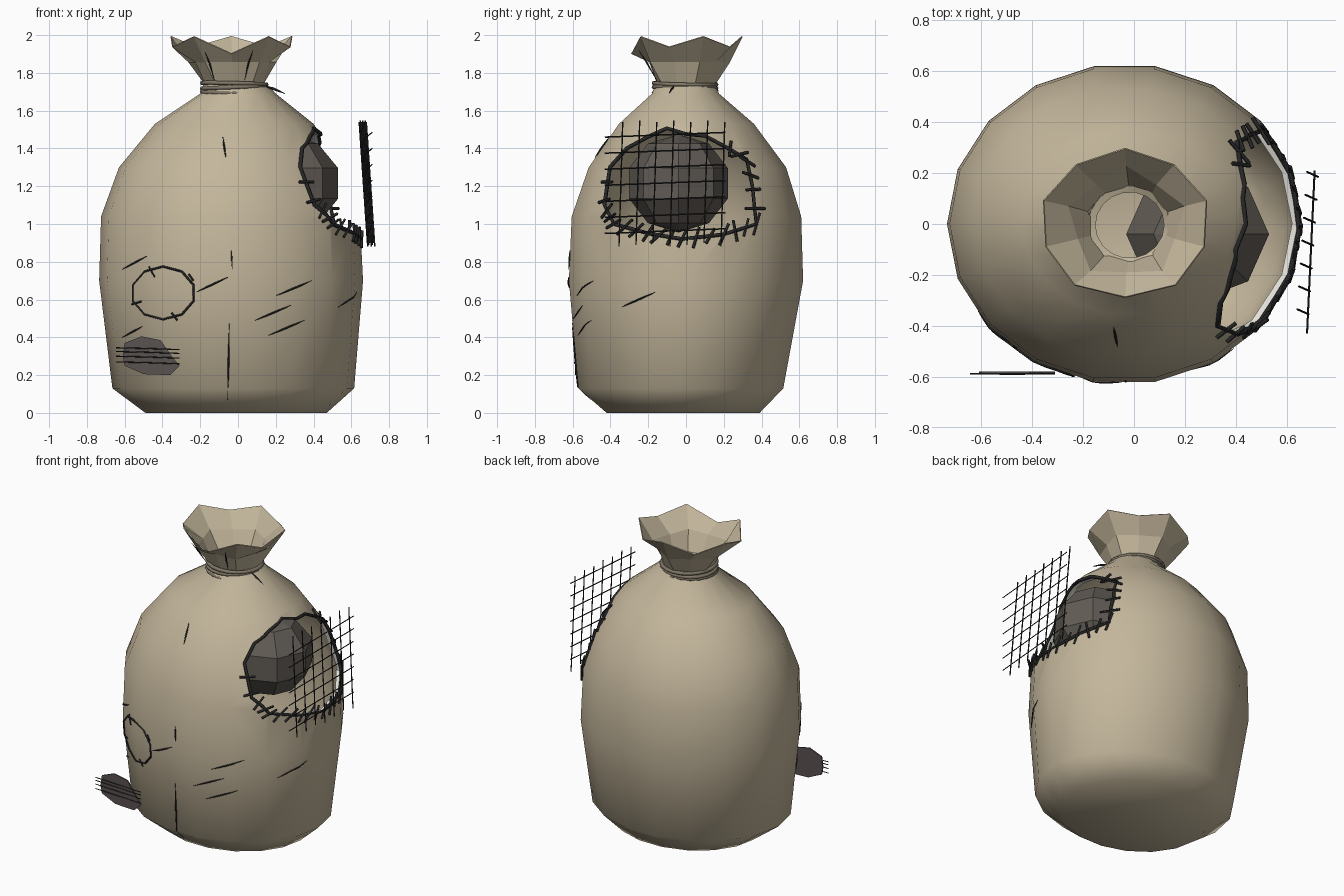
import bpy, bmesh, random
from math import sin, cos, pi, tau
from mathutils import Vector
from mathutils.bvhtree import BVHTree

if "Cube" in bpy.data.objects:
    bpy.data.objects.remove(bpy.data.objects["Cube"])
random.seed(4)


def mat(name, r, g, b):
    m = bpy.data.materials.new(name)
    m.diffuse_color = (r, g, b, 1)
    m.use_nodes = True
    m.node_tree.nodes["Principled BSDF"].inputs["Base Color"].default_value = m.diffuse_color
    return m


CLOTH = mat("cloth", 0.55, 0.47, 0.33)
PALE = mat("pale_edge", 0.80, 0.78, 0.72)
ROPE = mat("rope", 0.22, 0.19, 0.14)
DARK = mat("dark_thread", 0.02, 0.02, 0.02)
BALL = mat("dark_ball", 0.12, 0.105, 0.09)
STAIN = mat("stain", 0.10, 0.085, 0.08)


def add(name, bm, *mats):
    bmesh.ops.recalc_face_normals(bm, faces=bm.faces)
    me = bpy.data.meshes.new(name)
    bm.to_mesh(me)
    ob = bpy.data.objects.new(name, me)
    bpy.context.collection.objects.link(ob)
    for m in mats:
        me.materials.append(m)
    return ob


def activate(ob):
    bpy.ops.object.select_all(action='DESELECT')
    ob.select_set(True)
    bpy.context.view_layer.objects.active = ob


def loft(rings, cap=False):
    bm = bmesh.new()
    vs = [[bm.verts.new(p) for p in ring] for ring in rings]
    n = len(vs[0])
    for a, b in zip(vs, vs[1:]):
        for i in range(n):
            bm.faces.new((a[i], a[(i + 1) % n], b[(i + 1) % n], b[i]))
    if cap:
        bm.faces.new(vs[0][::-1])
    return bm


def strokes(name, paths, r, m, closed=False, taper=False, sides=0):
    cu = bpy.data.curves.new(name, 'CURVE')
    cu.dimensions = '3D'
    cu.bevel_depth, cu.bevel_resolution, cu.use_fill_caps = r, sides, True
    for path in paths:
        sp = cu.splines.new('POLY')
        sp.points.add(len(path) - 1)
        sp.use_cyclic_u = closed
        for i, p in enumerate(path):
            sp.points[i].co = (*p, 1)
            if taper:
                sp.points[i].radius = 0.25 + sin(pi * i / (len(path) - 1))
    cu.materials.append(m)
    ob = bpy.data.objects.new(name, cu)
    bpy.context.collection.objects.link(ob)
    activate(ob)
    bpy.ops.object.convert(target='MESH')
    return ob


# Sack body: z, x min, x max, y min, y max
profile = [(0, -.49, .47, -.42, .39), (.13, -.665, .615, -.57, .515),
           (.70, -.735, .662, -.62, .62), (1.04, -.725, .645, -.605, .61),
           (1.30, -.63, .555, -.515, .53), (1.53, -.44, .40, -.355, .36),
           (1.69, -.20, .20, -.18, .175), (1.75, -.18, .14, -.16, .15)]
N = 18
rings = [[((a + b) / 2 + (b - a) / 2 * cos(tau * i / N),
           (c + d) / 2 + (d - c) / 2 * sin(tau * i / N) / cos(pi / N), z) for i in range(N)]
         for z, a, b, c, d in profile]
bm = loft(rings, cap=True)
body = add("sack_body", bm, CLOTH, PALE)
skin = BVHTree.FromBMesh(bm)


def front(x, z, lift=0.003):
    hit = skin.ray_cast(Vector((x, -3, z)), Vector((0, 1, 0)))
    return hit[0] + hit[1] * lift if hit[0] else Vector((x, -0.3, z))


def side(y, z, lift=0.003):
    hit = skin.ray_cast(Vector((3, y, z)), Vector((-1, 0, 0)))
    return hit[0] + hit[1] * lift if hit[0] else Vector((0.35, y, z))


def along(proj, p, q, n=6):
    return [proj(p[0] + (q[0] - p[0]) * i / n, p[1] + (q[1] - p[1]) * i / n)
            for i in range(n + 1)]


# Torn hole cut through the cloth shell on the right side
hole = [(-.43, 1.10), (-.40, 1.30), (-.31, 1.40), (-.20, 1.46), (-.10, 1.505), (0, 1.475),
        (.10, 1.465), (.22, 1.40), (.32, 1.34), (.35, 1.20), (.37, 1.0), (.20, .945),
        (-.02, .92), (-.20, .95), (-.38, 1.0)]
cb = loft([[(x, y, z) for y, z in hole] for x in (0.18, 1.1)], cap=True)
bmesh.ops.holes_fill(cb, edges=cb.edges)
for f in cb.faces:
    f.material_index = 1
cutter = add("hole_cutter", cb, CLOTH, PALE)
cutter.hide_render = True
activate(body)
so = body.modifiers.new("shell", 'SOLIDIFY')
so.thickness, so.offset = 0.03, -1
bo = body.modifiers.new("hole", 'BOOLEAN')
bo.object, bo.operation, bo.solver = cutter, 'DIFFERENCE', 'EXACT'
for name in ("shell", "hole"):
    bpy.ops.object.modifier_apply(modifier=name)
bpy.data.objects.remove(cutter)
bpy.ops.object.shade_smooth_by_angle(angle=1.05)

# Dark hem round the hole and the slanted stitches across it
hem = []
for i, p in enumerate(hole):
    hem += along(side, p, hole[(i + 1) % len(hole)], 2)[:-1]
strokes("hole_hem", [hem], 0.011, DARK, closed=True)
stitches = []
for i, (y, z) in enumerate(hole):
    y2, z2 = hole[(i + 1) % len(hole)]
    if 1 <= i <= 6:
        continue
    for t in (0.0, 0.33, 0.67) if i > 9 else (0.1, 0.6):
        my, mz = y + (y2 - y) * t, z + (z2 - z) * t
        c = side(my, mz, 0.008)
        # lean each stitch between the outward and hem directions
        tangent = (side(y2, z2) - side(y, z)).normalized()
        normal = skin.find_nearest(c)[1]
        across = normal.cross(tangent)
        d = (across + tangent * random.uniform(-.3, .9)).normalized()
        k = random.uniform(.045, .065)
        stitches.append([c - d * k, c + d * k])
strokes("hole_stitches", stitches, 0.008, DARK)

# Low-poly ball inside the hole
bm = bmesh.new()
bmesh.ops.create_uvsphere(bm, u_segments=8, v_segments=5, radius=1)
for v in bm.verts:
    v.co = Vector((.25 + v.co.x * .295, -.04 + v.co.y * .275, 1.215 + v.co.z * .26))
add("inner_ball", bm, BALL)

# Net hanging in front of the hole: leaning uprights, level cross wires
uprights = [[Vector((.665 + .07 * y, y, 1.54 + .008 * (i % 2))),
             Vector((.71 + .07 * y, y - .02, .88 + .01 * (i % 3)))]
            for i, y in enumerate(-.335 + .09 * k for k in range(7))]
cross = [[Vector((.68, -.43, .95 + .085 * i)), Vector((.71, .21, .975 + .085 * i))] for i in range(7)]
strokes("net", uprights + cross, 0.004, DARK)

# Gathered ruffle above the neck, five peaks
low, mid, top = [], [], []
for i in range(10):
    a = pi / 2 + tau * i / 10
    peak = i % 2 == 0
    for ring, cx, r, z in ((low, -.02, .15, 1.73), (mid, -.03, .24 if peak else .20, 1.86),
                           (top, -.035, .335 if peak else .325,
                            1.995 if peak else (1.905 if i == 5 else 1.94))):
        squash = .88 if ring is top else .95
        ring.append((cx + r * cos(a), squash * r * sin(a), z))
ruffle = add("ruffle", loft([low, mid, top]), CLOTH)
sm = ruffle.modifiers.new("thickness", 'SOLIDIFY')
sm.thickness, sm.offset = 0.006, -1

# Rope turns with a loose end
turns = [[(-.02 + .17 * cos(tau * i / 20), -.005 + .165 * sin(tau * i / 20),
           z + .006 * sin(tau * i / 20 + s)) for i in range(20)]
         for z, s in ((1.70, 0), (1.722, 2), (1.742, 4))]
strokes("rope", turns, 0.012, ROPE, closed=True, sides=1)
strokes("rope_end", [[(.13, -.06, 1.735), (.19, -.075, 1.715), (.25, -.09, 1.69)]], 0.006, DARK, taper=True)

# Creases on the ruffle
strokes("ruffle_creases", [[(-.125, -.155, 1.76), (-.15, -.205, 1.85), (-.175, -.24, 1.91)],
                           [(.035, -.155, 1.76), (.055, -.205, 1.85), (.08, -.25, 1.92)]],
        0.004, DARK, taper=True)

# Scratches and seams on the body
marks = [((-.08, 1.46), (-.065, 1.35)), ((-.035, .86), (-.03, .76)), ((-.045, .48), (-.055, .07)),
         ((-.61, .76), (-.48, .83)), ((-.22, .64), (-.05, .72)), ((-.61, .40), (-.50, .46)),
         ((.20, .62), (.39, .70)), ((.09, .49), (.28, .57)), ((.16, .41), (.35, .49))]
paths = [along(front, p, q) for p, q in marks] + [along(side, (-.34, .56), (-.16, .64))]
strokes("scratches", paths, 0.004, DARK, taper=True)

# Sewn round patch outline with ticks
loop = [(-.395 + .168 * cos(tau * (i + .5) / 10), .635 + .14 * sin(tau * (i + .5) / 10)) for i in range(10)]
ring = []
for i, p in enumerate(loop):
    ring += along(front, p, loop[(i + 1) % 10], 2)[:-1]
strokes("patch_outline", [ring], 0.006, DARK, closed=True)
ticks = [((-.47, .775), (-.44, .72)), ((-.56, .575), (-.51, .59)),
         ((-.35, .53), (-.32, .49)), ((-.26, .735), (-.235, .70))]
strokes("patch_ticks", [along(front, p, q, 2) for p, q in ticks], 0.005, DARK)

# Flat stain plate with threads at the lower left
outline = [(-.61, .30), (-.60, .37), (-.51, .405), (-.41, .385), (-.35, .30), (-.31, .25),
           (-.36, .20), (-.50, .205), (-.60, .25)]
plate = loft([[(x, y, z) for x, z in outline] for y in (-.587, -.579)], cap=True)
bmesh.ops.holes_fill(plate, edges=plate.edges)
add("stain_plate", plate, STAIN)
strokes("stain_threads", [[(-.645, -.588, z), (-.48, -.59, z - .004), (-.31, -.588, z - .01)]
                          for z in (.27, .30, .325, .345)], 0.003, DARK)
